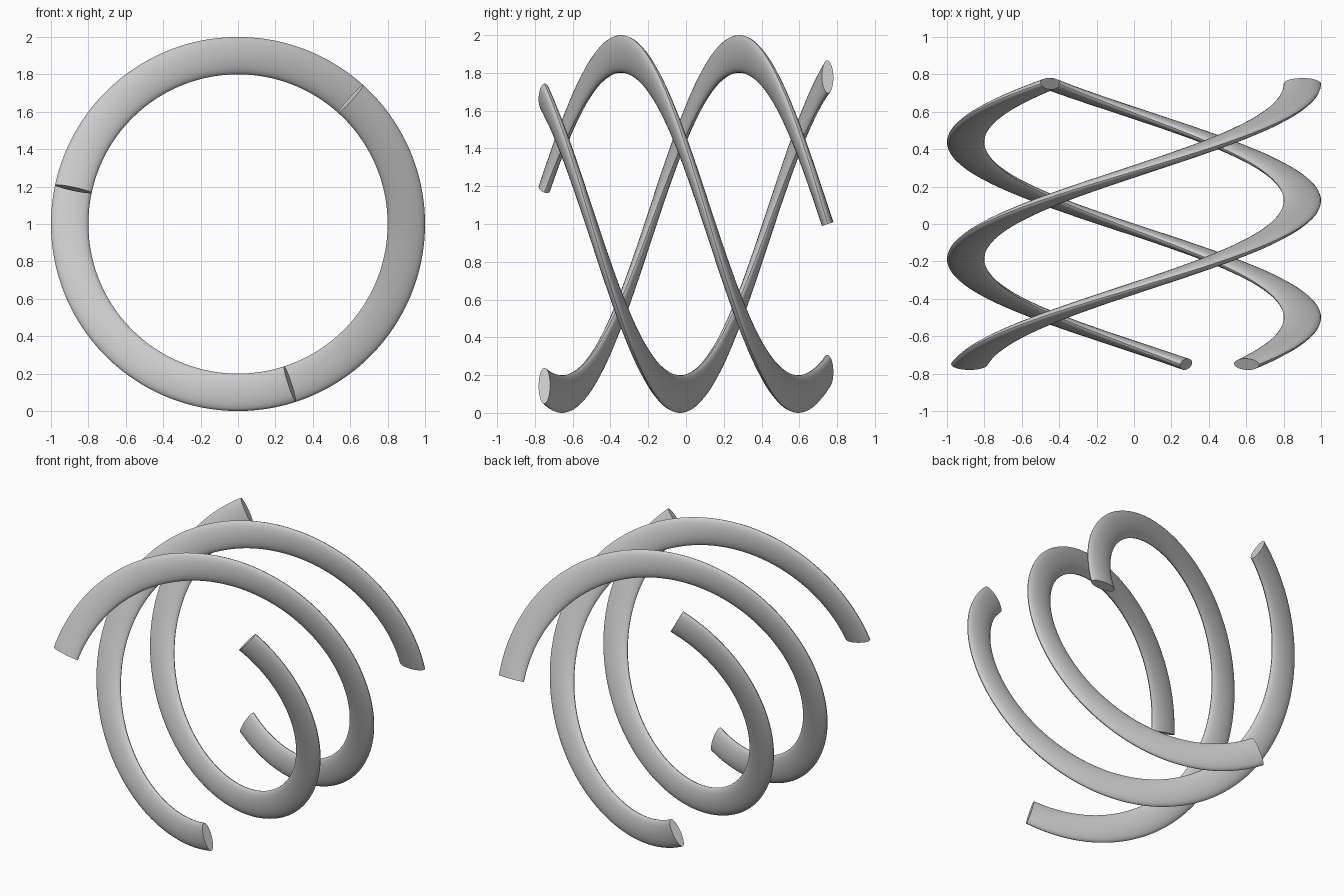
import bpy, bmesh
from math import sin, cos, pi, radians
from mathutils import Vector

if "Cube" in bpy.data.objects:
    bpy.data.objects.remove(bpy.data.objects["Cube"])

RADIUS, HALF_LEN, SWEEP = 0.9, 0.75, radians(-288)   # helix about the y axis
HALF_WIDE, HALF_THIN = 0.1, 0.032                    # oval section
STEPS, SIDES = 120, 24


def helix_strand(name, start):
    bm = bmesh.new()
    rings = []
    for i in range(STEPS + 1):
        t = i / STEPS
        a = start + SWEEP * t
        radial = Vector((cos(a), 0, sin(a)))
        centre = radial * RADIUS + Vector((0, HALF_LEN * (2 * t - 1), 1))
        tangent = Vector((-sin(a) * RADIUS * SWEEP, 2 * HALF_LEN,
                          cos(a) * RADIUS * SWEEP)).normalized()
        side = tangent.cross(radial)
        ring = []
        for k in range(SIDES):
            p = 2 * pi * k / SIDES
            ring.append(bm.verts.new(centre + radial * HALF_WIDE * cos(p)
                                     + side * HALF_THIN * sin(p)))
        rings.append(ring)
    for r0, r1 in zip(rings, rings[1:]):
        for k in range(SIDES):
            n = (k + 1) % SIDES
            bm.faces.new((r0[k], r0[n], r1[n], r1[k]))
    # flat end caps
    bm.faces.new(rings[0])
    bm.faces.new(rings[-1])
    bmesh.ops.recalc_face_normals(bm, faces=bm.faces)
    mesh = bpy.data.meshes.new(name)
    bm.to_mesh(mesh)
    bm.free()
    obj = bpy.data.objects.new(name, mesh)
    bpy.context.collection.objects.link(obj)
    bpy.ops.object.select_all(action='DESELECT')
    obj.select_set(True)
    bpy.context.view_layer.objects.active = obj
    bpy.ops.object.shade_smooth_by_angle(angle=radians(40))


# three identical strands, a third of a turn apart
for n in range(3):
    helix_strand(f"helix_strand_{n + 1}", radians(48 + 120 * n))
